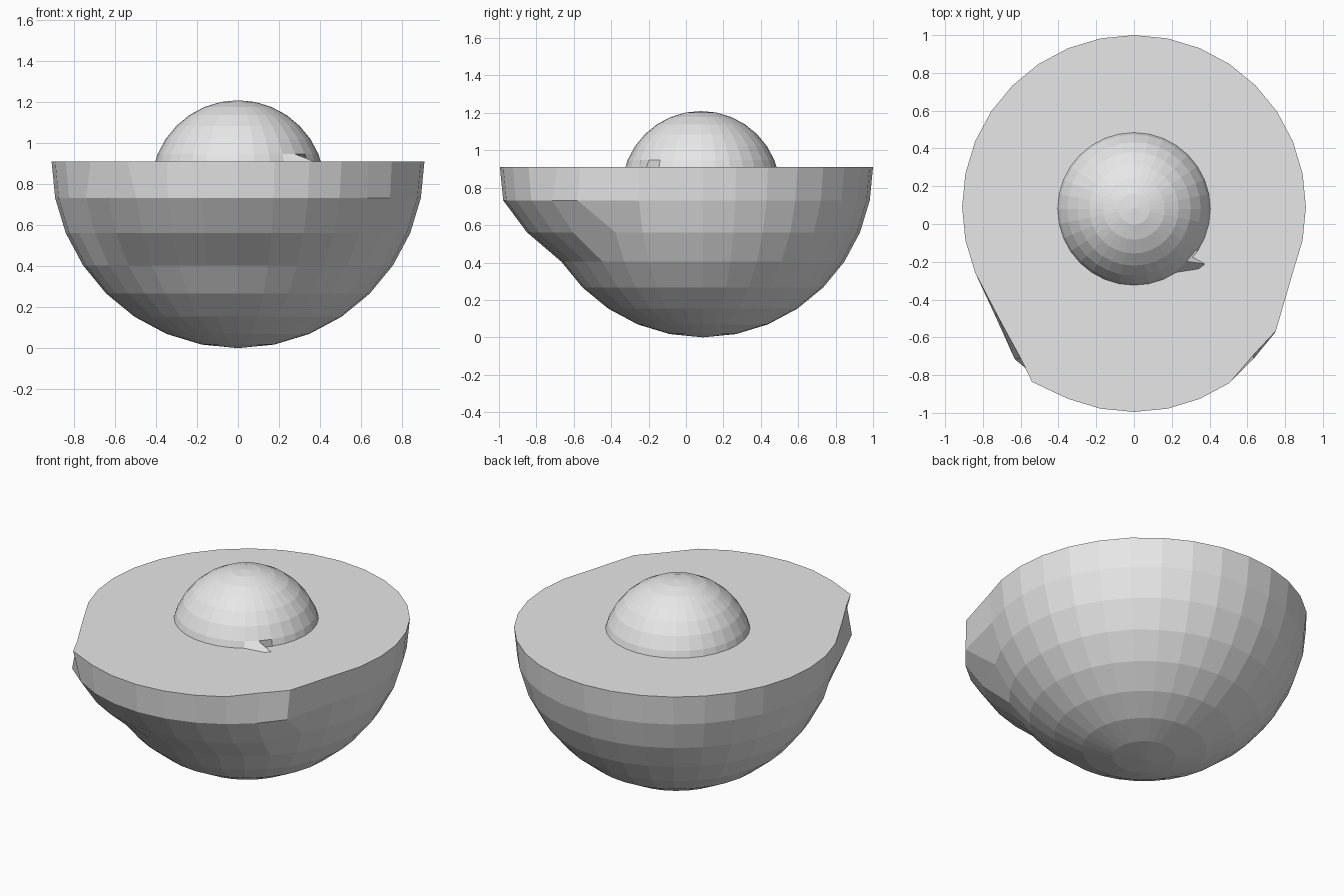
import bpy, bmesh, math

if "Cube" in bpy.data.objects:
    bpy.data.objects.remove(bpy.data.objects["Cube"])

grey = bpy.data.materials.new("plain_grey")
grey.diffuse_color = (0.8, 0.8, 0.8, 1)
grey.use_nodes = True
grey.node_tree.nodes["Principled BSDF"].inputs["Base Color"].default_value = grey.diffuse_color

STEP = math.radians(11.25)


def finish(name, bm):
    bmesh.ops.recalc_face_normals(bm, faces=bm.faces)
    mesh = bpy.data.meshes.new(name)
    bm.to_mesh(mesh)
    bm.free()
    mesh.materials.append(grey)
    obj = bpy.data.objects.new(name, mesh)
    bpy.context.collection.objects.link(obj)
    return obj


def sphere(radius, centre):
    """UV sphere plus a lookup by (segment from the front, ring above the middle)."""
    bm = bmesh.new()
    bmesh.ops.create_uvsphere(bm, u_segments=32, v_segments=16, radius=radius)
    grid = {}
    for v in bm.verts:
        seg = round(math.atan2(v.co.x, -v.co.y) / STEP)
        ring = round(math.asin(max(-1, min(1, v.co.z / radius))) / STEP)
        grid[seg, ring] = v
        v.co.x += centre[0]
        v.co.y += centre[1]
        v.co.z += centre[2]
    return bm, grid


# Fruit half: lower hemisphere with the front stretched towards -y
bm, grid = sphere(0.91, (0, 0.09, 0.91))
for (seg, ring), v in grid.items():
    if ring in (0, -1) and -4 <= seg <= 5:
        v.co.y -= 0.175
    elif ring == -2 and -4 <= seg <= 4:
        v.co.y -= 0.10

# Uneven corners of the rim
for key, (x, y) in {(4, 0): (0.635, -0.69), (5, 0): (0.751, -0.566),
                    (-3, 0): (-0.54, -0.836), (-4, 0): (-0.60, -0.71),
                    (-5, 0): (-0.72, -0.49), (-5, -1): (-0.742, -0.47)}.items():
    grid[key].co.x, grid[key].co.y = x, y

bmesh.ops.delete(bm, geom=[v for k, v in grid.items() if k[1] > 0], context='VERTS')

# Flat cut face as a fan around the middle
rim = [e for e in bm.edges if e.is_boundary]
hub = bm.verts.new((0, 0.09, 0.91))
for e in rim:
    bm.faces.new((e.verts[0], e.verts[1], hub))
finish("fruit_half", bm)

# Round stone with one vertex pulled out to a small spike
bm, grid = sphere(0.425, (0, 0.08, 0.785))
grid[4, 1].co = (0.484, -0.227, 0.868)
finish("stone", bm)
